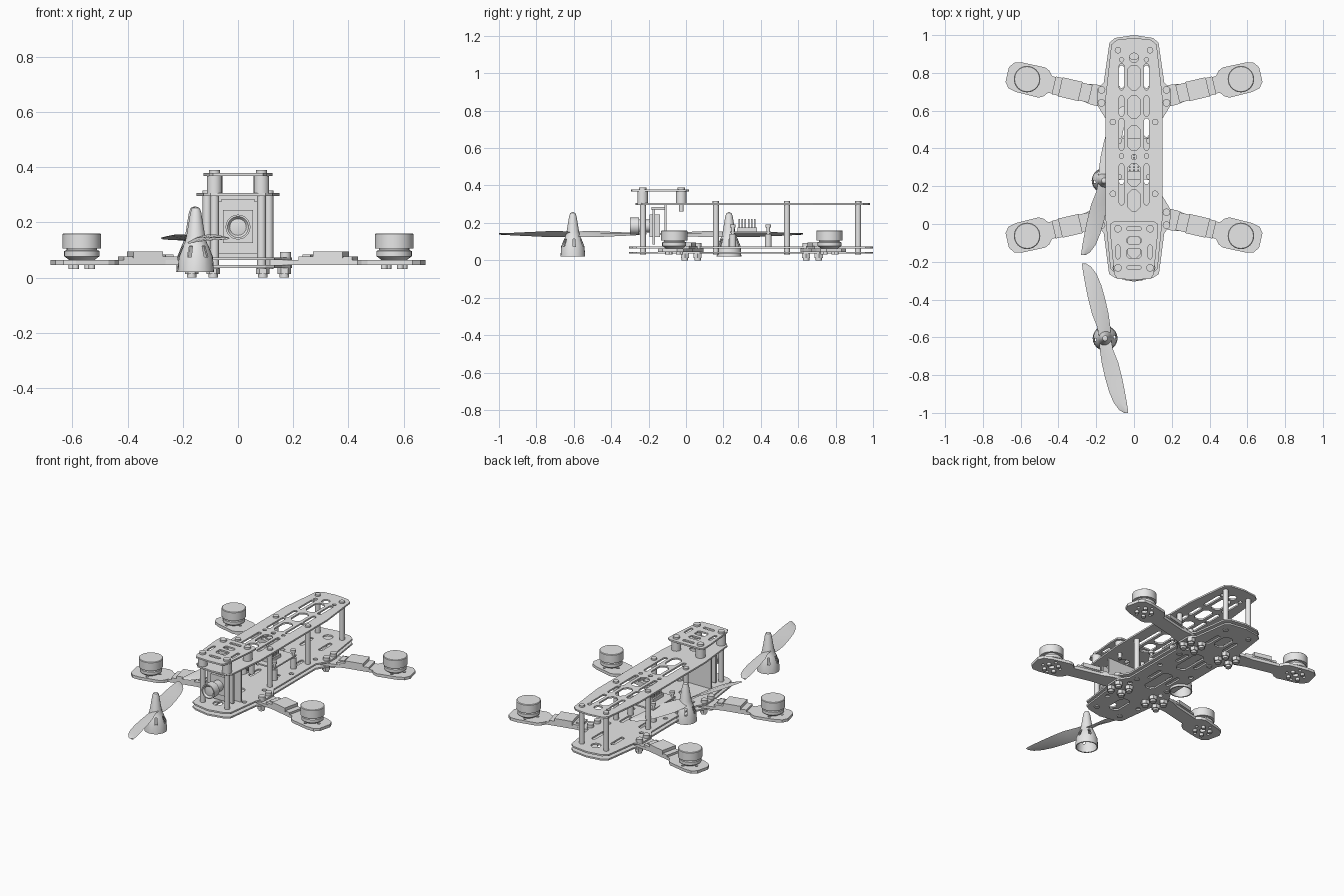
import bpy, bmesh, math
from mathutils import Vector, Matrix

if "Cube" in bpy.data.objects:
    bpy.data.objects.remove(bpy.data.objects["Cube"])

grey = bpy.data.materials.new("plain grey")
grey.diffuse_color = (0.8, 0.8, 0.8, 1)
grey.use_nodes = True
grey.node_tree.nodes["Principled BSDF"].inputs["Base Color"].default_value = grey.diffuse_color


def link(name, me, loc=(0, 0, 0), rot=(0, 0, 0)):
    ob = bpy.data.objects.new(name, me)
    ob.location, ob.rotation_euler = loc, rot
    bpy.context.collection.objects.link(ob)
    return ob


def to_mesh(name, bm):
    bmesh.ops.remove_doubles(bm, verts=bm.verts, dist=1e-5)
    bmesh.ops.recalc_face_normals(bm, faces=bm.faces)
    me = bpy.data.meshes.new(name)
    bm.to_mesh(me)
    bm.free()
    me.materials.append(grey)
    return me


def plate(name, outline, z0, z1, holes=()):
    """Flat sheet with through holes, from 2D loops."""
    bm = bmesh.new()
    for loop in [outline, *holes]:
        vs = [bm.verts.new((x, y, z0)) for x, y in loop]
        for a, b in zip(vs, vs[1:] + vs[:1]):
            bm.edges.new((a, b))
    bmesh.ops.triangle_fill(bm, edges=bm.edges[:], use_beauty=True, normal=(0, 0, 1))
    ext = bmesh.ops.extrude_face_region(bm, geom=bm.faces[:])
    top = [g for g in ext["geom"] if isinstance(g, bmesh.types.BMVert)]
    bmesh.ops.translate(bm, verts=top, vec=(0, 0, z1 - z0))
    return link(name, to_mesh(name, bm))


def box(name, x0, x1, y0, y1, z0, z1):
    return plate(name, [(x0, y0), (x1, y0), (x1, y1), (x0, y1)], z0, z1)


def lathe(name, profile, places, seg=24, rot=(0, 0, 0), windows=()):
    """Turned part, placed at each point; window rings lose every third face."""
    bm = bmesh.new()
    rings = [[bm.verts.new((r * math.cos(t), r * math.sin(t), z))
              for t in (2 * math.pi * k / seg for k in range(seg))] for r, z in profile]
    for i, (a, b) in enumerate(zip(rings, rings[1:])):
        for k in range(seg):
            if i in windows and k % 4 == 0:
                continue
            j = (k + 1) % seg
            bm.faces.new((a[k], a[j], b[j], b[k]))
    bmesh.ops.dissolve_degenerate(bm, dist=1e-6, edges=bm.edges[:])
    me = to_mesh(name, bm)
    if seg > 6:
        for p in me.polygons:
            p.use_smooth = True
        me.set_sharp_from_angle(angle=math.radians(35))
    for p in places:
        link(name, me, p, rot)


def rod(name, r, z0, z1, places, seg=16):
    lathe(name, [(0, z0), (r, z0), (r, z1), (0, z1)], [(x, y, 0) for x, y in places], seg)


def mirror(half):
    return half + [(-x, y) for x, y in reversed(half) if x > 0]


def slot(x, y0, y1, w, n=5):
    """Upright rounded slot."""
    r = w / 2
    arc = [math.pi * k / n for k in range(n + 1)]
    return ([(x + r * math.cos(t), y1 - r + r * math.sin(t)) for t in arc] +
            [(x - r * math.cos(t), y0 + r - r * math.sin(t)) for t in arc])


def hole(x, y, r, n=14):
    return [(x + r * math.cos(2 * math.pi * k / n), y + r * math.sin(2 * math.pi * k / n)) for k in range(n)]


def window(y0, y1, w, c=0.02):
    """Central opening with chamfered corners."""
    return [(-w + c, y0), (w - c, y0), (w, y0 + c), (w, y1 - c), (w - c, y1), (-w + c, y1), (-w, y1 - c), (-w, y0 + c)]


def pair(x, ys):
    return [(s * x, y) for s in (-1, 1) for y in ys]


# two base plates that clamp the arms
base = mirror([(0, 1.0), (0.1, 0.985), (0.13, 0.96), (0.16, 0.75), (0.195, 0.715), (0.195, 0.63),
               (0.152, 0.56), (0.152, 0.145), (0.195, 0.075), (0.19, -0.01), (0.16, -0.05),
               (0.132, -0.265), (0.1, -0.285), (0, -0.305)])
side_slots = [slot(s * 0.066, a, b, 0.026) for s in (-1, 1) for a, b in ((0.72, 0.84), (0.46, 0.56), (0.21, 0.32))]
dots = [hole(x, y, 0.014) for x, y in pair(0.115, (0.61, 0.37, 0.1, -0.1))]
plate("middle_plate", base, 0.063, 0.073,
      side_slots + dots + [hole(0, y, 0.03) for y in (0.9, 0.02, -0.2)])
plate("bottom_plate", base, 0.035, 0.045,
      side_slots + dots + [window(a, b, 0.035) for a, b in ((0.74, 0.86), (0.4, 0.6), (0.12, 0.32), (-0.2, -0.06))])

# top plate with its slots and central openings
roof = mirror([(0, 0.985), (0.09, 0.975), (0.12, 0.95), (0.15, 0.68), (0.15, 0.02),
               (0.125, -0.235), (0.1, -0.26), (0, -0.27)])
cuts = [slot(s * 0.066, a, b, 0.026) for s in (-1, 1)
        for a, b in ((0.71, 0.85), (0.57, 0.68), (0.39, 0.56), (0.1, 0.32))]
cuts += [window(a, b, 0.033) for a, b in ((0.71, 0.84), (0.56, 0.68), (0.39, 0.52), (0.2, 0.32), (0.07, 0.18), (-0.18, -0.06))]
cuts += [hole(0, 0.88, 0.025), hole(0, 0.355, 0.014)]
cuts += [hole(x, y, 0.012) for x, y in pair(0.066, (0.87, 0.36))]
plate("top_plate", roof, 0.296, 0.306, cuts)

# standoffs between the plates, with screw heads
posts = pair(0.085, (0.92, -0.23)) + pair(0.112, (0.54, 0.16))
rod("standoff", 0.016, 0.03, 0.298, posts)
rod("standoff_screw", 0.017, 0.305, 0.316, posts)

# raised camera plate on rubber dampers
deck = mirror([(0, 0.015), (0.105, 0.015), (0.125, 0), (0.125, -0.06), (0.105, -0.265), (0.09, -0.29), (0, -0.295)])
deck_cuts = [slot(s * 0.085, -0.185, -0.11, 0.02) for s in (-1, 1)]
deck_cuts += [window(-0.18, -0.13, 0.036, 0.008), window(-0.105, -0.07, 0.036, 0.008),
              window(-0.24, -0.22, 0.04, 0.008), window(-0.035, -0.015, 0.04, 0.008)]
plate("camera_deck", deck, 0.368, 0.378, deck_cuts)
dampers = pair(0.085, (-0.025, -0.232))
rod("damper", 0.028, 0.306, 0.368, dampers, 20)
rod("damper_screw", 0.02, 0.378, 0.39, dampers)
rod("damper_stem", 0.012, 0.262, 0.306, pair(0.085, (-0.025,)))

# arms, speed controllers and motors at the four corners
arm_half = [(-0.108, 0.04), (-0.085, 0.07), (-0.04, 0.08), (0.08, 0.082), (0.105, 0.07), (0.125, 0.045),
            (0.30, 0.045), (0.36, 0.055), (0.45, 0.055), (0.48, 0.03)]
arm_loop = arm_half + [(u, -v) for u, v in reversed(arm_half)]
motor_spots, nut_spots, arm_screws = [], [], []
for sx in (-1, 1):
    for sy in (-1, 1):
        mx, my = sx * 0.566, 0.352 + sy * 0.415

        def at(pts):
            return [(mx - sx * (0.974 * u + 0.226 * v), my + sy * (-0.226 * u + 0.974 * v)) for u, v in pts]

        def block(name, u0, u1, w, z0, z1):
            plate(name, at([(u0, -w), (u1, -w), (u1, w), (u0, w)]), z0, z1)

        pad_holes = [hole(0, 0, 0.018)] + [hole(0.055 * a, 0.055 * b, 0.009) for a, b in ((1, 0), (-1, 0), (0, 1), (0, -1))]
        plate("arm", at(arm_loop), 0.045, 0.063, [at(h) for h in pad_holes])
        block("controller_board", 0.145, 0.345, 0.048, 0.063, 0.076)
        block("controller_cover", 0.18, 0.29, 0.052, 0.07, 0.095)
        block("controller_clip", 0.305, 0.335, 0.03, 0.075, 0.083)
        motor_spots.append((mx, my, 0))
        rod("motor_screw", 0.012, 0.03, 0.046, at([(0.03, 0.03), (-0.03, 0.03), (0.03, -0.03), (-0.03, -0.03)]), 12)
        ends = [0.352 + sy * d for d in (0.29, 0.358)]
        arm_screws += [(sx * 0.172, y) for y in ends]
        nut_spots += [(sx * x, y) for x in (0.168, 0.09) for y in ends]
lathe("motor", [(0, 0.063), (0.045, 0.063), (0.064, 0.077), (0.064, 0.096), (0.055, 0.1), (0.055, 0.106),
                (0.07, 0.106), (0.07, 0.157), (0.066, 0.16), (0, 0.16)], motor_spots, 32)
rod("arm_screw", 0.02, 0.073, 0.092, arm_screws)
rod("lock_nut", 0.025, 0.012, 0.036, nut_spots, 6)
rod("lock_nut_collar", 0.017, 0.0, 0.013, nut_spots, 12)

# front camera: back wall, board, clamp and lens
box("camera_wall", -0.1, 0.1, -0.115, -0.105, 0.073, 0.296)
box("camera_board", -0.09, 0.09, -0.18, -0.165, 0.085, 0.275)
box("camera_clamp", -0.06, 0.06, -0.185, -0.108, 0.268, 0.284)
box("camera_body", -0.055, 0.055, -0.195, -0.14, 0.125, 0.245)
lathe("camera_lens", [(0, 0), (0.034, 0), (0.034, 0.06), (0.045, 0.06), (0.045, 0.11), (0.038, 0.11), (0.03, 0.1), (0, 0.105)],
      [(0, -0.19, 0.183)], 28, (math.radians(90), 0, 0))

# flight board on posts with a pin header
board_posts = pair(0.08, (0.25, 0.44))
lathe("board_post", [(0, 0.07), (0.018, 0.07), (0.018, 0.14), (0.009, 0.14), (0.009, 0.175), (0.016, 0.175), (0.016, 0.19), (0, 0.19)],
      [(x, y, 0) for x, y in board_posts], 14)
box("flight_board", -0.09, 0.09, 0.235, 0.455, 0.145, 0.154)
box("pin_header", -0.035, 0.035, 0.275, 0.38, 0.154, 0.175)
for i in range(6):
    for x in (-0.022, 0, 0.022):
        y = 0.285 + 0.0165 * i
        box("header_pin", x - 0.004, x + 0.004, y - 0.004, y + 0.004, 0.175, 0.22)

# loose propellers, each a hollow hub with two twisted blades
sections = [(0.0, -0.03, 0.03, 0.010), (0.06, -0.028, 0.042, 0.016), (0.13, -0.018, 0.07, 0.016),
            (0.21, 0.0, 0.09, 0.012), (0.28, 0.02, 0.104, 0.009), (0.34, 0.045, 0.115, 0.006),
            (0.38, 0.075, 0.121, 0.004), (0.395, 0.1, 0.122, 0.002)]


def blades(name, flip, loc):
    bm = bmesh.new()
    for turn in (1, -1):
        rows = []
        for d, a, b, tilt in sections:
            m = (a + b) / 2
            ring = ((a, 0.14 - tilt), (m, 0.145), (b, 0.14 + tilt), (m, 0.137))
            rows.append([bm.verts.new((flip * turn * x, -turn * d, z)) for x, z in ring])
        for r, s in zip(rows, rows[1:]):
            for k in range(4):
                bm.faces.new((r[k], r[(k + 1) % 4], s[(k + 1) % 4], s[k]))
        bm.faces.new(rows[-1])
    me = to_mesh(name, bm)
    for p in me.polygons:
        p.use_smooth = True
    me.set_sharp_from_angle(angle=math.radians(35))
    link(name, me, loc)


hub_spots = [(-0.153, -0.605, 0), (-0.158, 0.23, 0)]
lathe("propeller_hub", [(0, 0.112), (0.04, 0.112), (0.055, 0.072), (0.059, 0.02), (0.066, 0.02), (0.062, 0.075),
                        (0.046, 0.115), (0.04, 0.127), (0.034, 0.15), (0.02, 0.235), (0.014, 0.252), (0, 0.258)],
      hub_spots, 24, windows=(1, 5))
blades("propeller_blades_front", 1, hub_spots[0])
blades("propeller_blades_side", -1, hub_spots[1])
